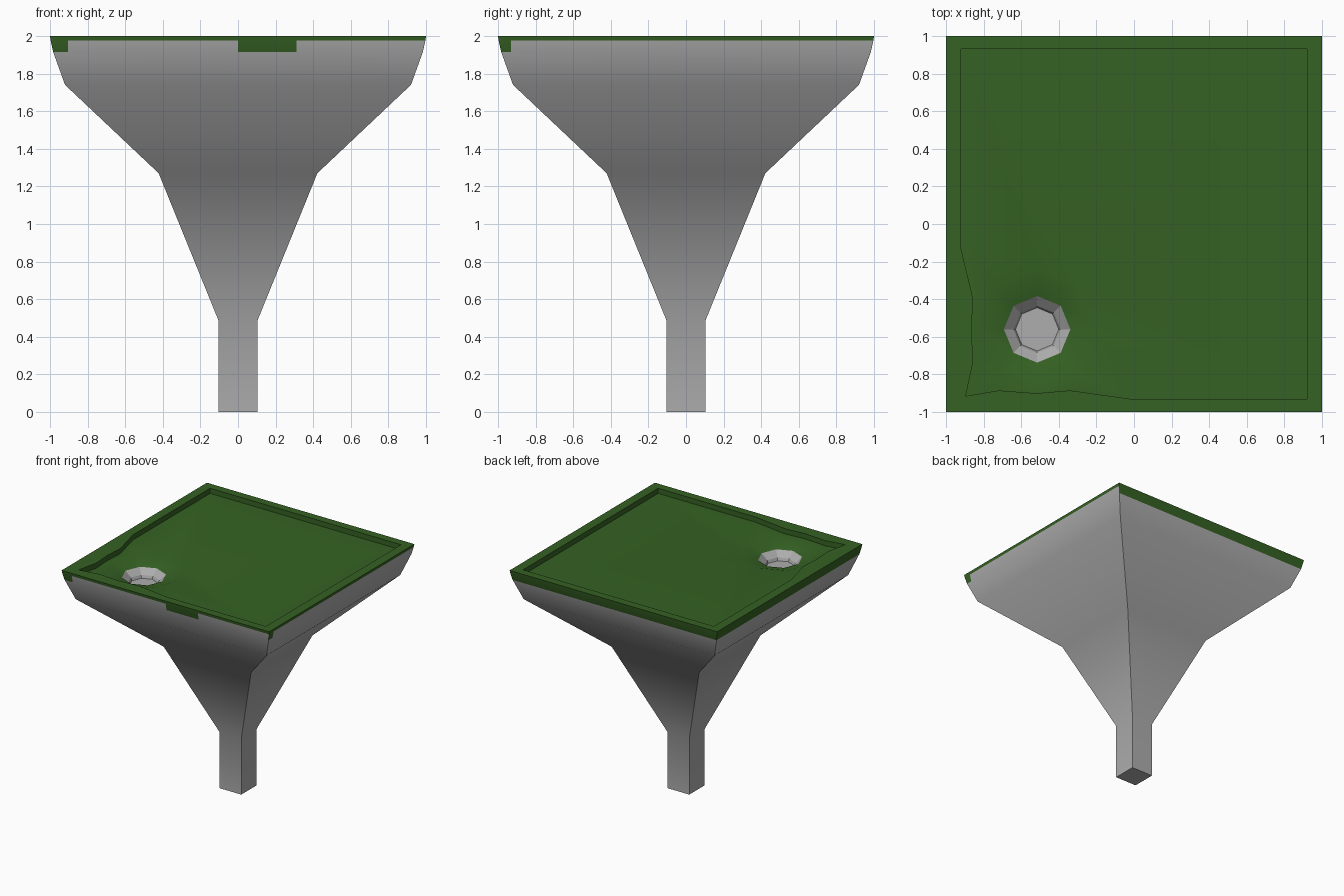
import bpy, bmesh, math
from mathutils import Vector

if "Cube" in bpy.data.objects:
    bpy.data.objects.remove(bpy.data.objects["Cube"])


def material(name, rgb):
    m = bpy.data.materials.new(name)
    m.diffuse_color = (*rgb, 1)
    m.use_nodes = True
    m.node_tree.nodes["Principled BSDF"].inputs["Base Color"].default_value = m.diffuse_color
    return m


STONE = material("stone_grey", (0.42, 0.42, 0.42))
GRASS = material("grass_green", (0.036, 0.122, 0.017))


def finish(bm, name, mats, angle):
    me = bpy.data.meshes.new(name)
    bm.to_mesh(me)
    bm.free()
    ob = bpy.data.objects.new(name, me)
    bpy.context.collection.objects.link(ob)
    for m in mats:
        me.materials.append(m)
    bpy.ops.object.select_all(action='DESELECT')
    bpy.context.view_layer.objects.active = ob
    ob.select_set(True)
    if angle:
        bpy.ops.object.shade_smooth_by_angle(angle=math.radians(angle))
    return ob


def ring(bm, pts, z):
    return [bm.verts.new((x, y, z)) for x, y in pts]


def bridge(bm, low, high):
    n = len(low)
    return [bm.faces.new((low[i], low[(i + 1) % n], high[(i + 1) % n], high[i])) for i in range(n)]


def fill_between(bm, outer, inner):
    # flat sheet between two closed loops, facing up
    edges = []
    for loop in (outer, inner):
        for i, v in enumerate(loop):
            w = loop[(i + 1) % len(loop)]
            edges.append(bm.edges.get((v, w)) or bm.edges.new((v, w)))
    out = bmesh.ops.triangle_fill(bm, use_beauty=True, edges=edges, normal=(0, 0, 1))
    for f in out["geom"]:
        if isinstance(f, bmesh.types.BMFace):
            f.normal_update()
            if f.normal.z < 0:
                f.normal_flip()


def square(h):
    return [(-h, -h), (h, -h), (h, h), (-h, h)]


def octagon(r, cx=-0.515, cy=-0.56):
    return [(cx + r * math.cos(k * math.pi / 4), cy + r * math.sin(k * math.pi / 4)) for k in range(8)]


# flared stone pedestal with the grass edge as its upper bands
PROFILE = [(0.105, 0), (0.105, 0.49), (0.422, 1.27), (0.92, 1.74),
           (0.983, 1.915), (0.996, 1.975), (1.0, 2.0)]
bm = bmesh.new()
rings = [ring(bm, square(h), z) for h, z in PROFILE]
bm.faces.new(rings[0][::-1])
for a, b in zip(rings, rings[1:]):
    bridge(bm, a, b)
bm.normal_update()


def band_faces(axis, sign):
    return [f for f in bm.faces if 1.915 < f.calc_center_median().z < 1.975
            and f.normal[axis] * sign > 0.7]


# cut the hanging grass tabs on the front and right
for side, sign, axis, cuts in ((1, -1, 0, (-0.905, 0.0, 0.31)), (0, 1, 1, (-0.93,))):
    for c in cuts:
        fs = band_faces(side, sign)
        geom = list({g for f in fs for g in [f, *f.edges, *f.verts]})
        co, no = Vector((0, 0, 0)), Vector((0, 0, 0))
        co[axis], no[axis] = c, 1
        bmesh.ops.bisect_plane(bm, geom=geom, plane_co=co, plane_no=no)
bm.normal_update()
for f in bm.faces:
    c, n = f.calc_center_median(), f.normal
    if c.z > 1.976:
        f.material_index = 1
    elif c.z > 1.916:
        if n.y < -0.7:
            green = c.x < -0.905 or 0 < c.x < 0.31
        elif n.x > 0.7:
            green = c.y < -0.93
        else:
            green = True
        f.material_index = int(green)
finish(bm, "stone_pedestal", [STONE, GRASS], 40)

# grass top: raised rim, wavy at one corner, around a sunken lawn
EDGE = [(0.92, -0.93), (0.92, 0.93), (-0.92, 0.93), (-0.92, -0.13), (-0.855, -0.4),
        (-0.865, -0.56), (-0.855, -0.73), (-0.895, -0.915), (-0.72, -0.885),
        (-0.52, -0.9), (-0.34, -0.885), (-0.02, -0.93)]
LAWN_Z, HOLE_Z = 1.955, 1.912
bm = bmesh.new()
outer = ring(bm, square(1.0), 2.0)
rim = ring(bm, EDGE, 2.0)
fill_between(bm, outer, rim)
lawn = ring(bm, EDGE, LAWN_Z)
bridge(bm, rim, lawn)
# lawn dips towards the hole
dip = ring(bm, octagon(0.32), LAWN_Z)
hole = ring(bm, octagon(0.177), HOLE_Z)
fill_between(bm, lawn, dip)
bridge(bm, dip, hole)
for f in bm.faces:
    f.normal_update()
    if f.normal.z < -0.1:
        f.normal_flip()
    elif abs(f.normal.z) < 0.1 and f.normal.dot(f.calc_center_median()) > 0:
        f.normal_flip()
finish(bm, "grass_top", [GRASS], 35)

# faceted stone basin sunk in the lawn
bm = bmesh.new()
loops = [ring(bm, octagon(r), z) for r, z in ((0.177, HOLE_Z), (0.125, 1.865), (0.115, 1.84))]
for a, b in zip(loops, loops[1:]):
    bridge(bm, a, b)
bm.faces.new(loops[-1])
for f in bm.faces:
    f.normal_update()
    if f.normal.z < 0:
        f.normal_flip()
finish(bm, "stone_basin", [STONE], 0)
